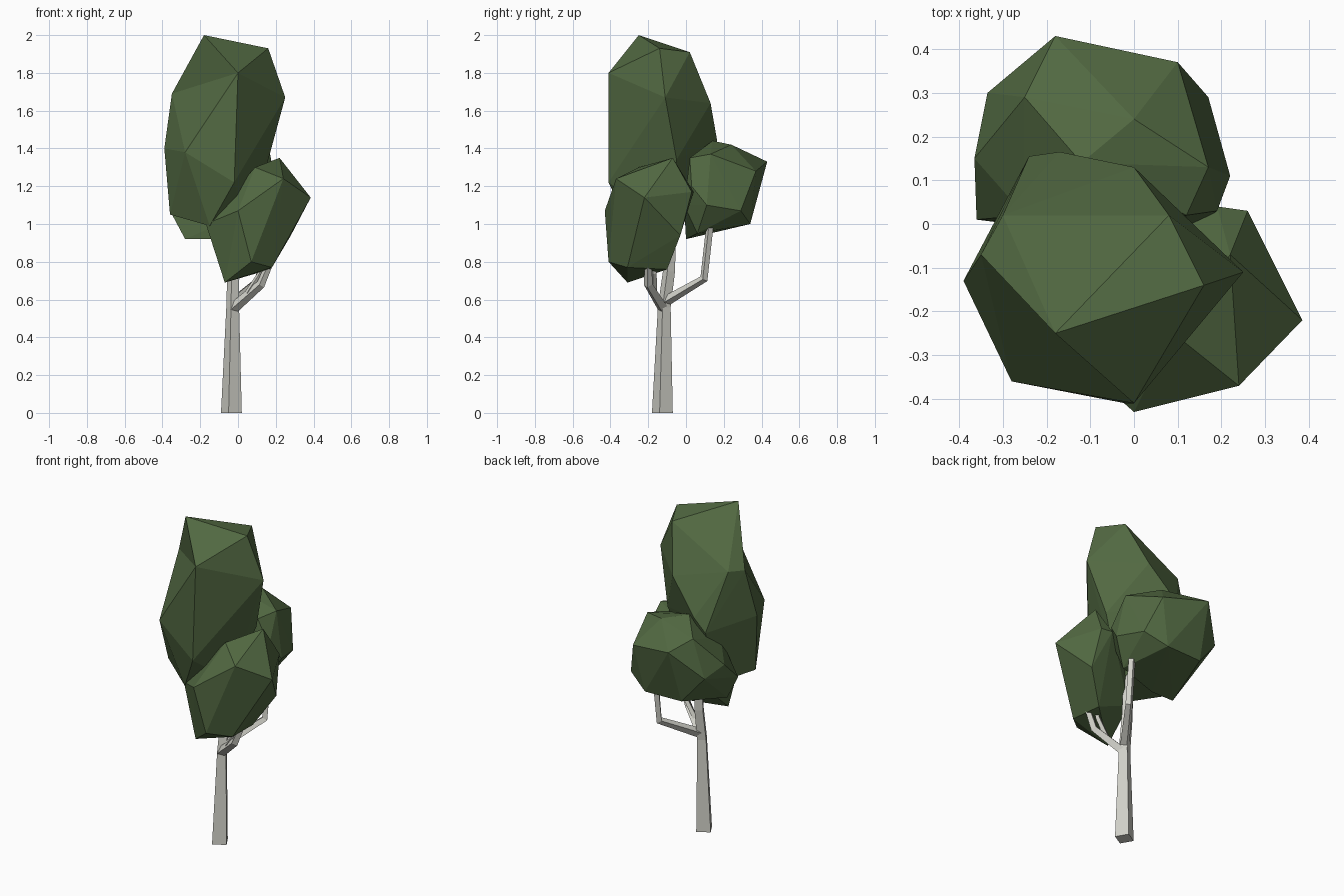
import bpy, bmesh, math
from mathutils import Vector

if "Cube" in bpy.data.objects:
    bpy.data.objects.remove(bpy.data.objects["Cube"])


def material(name, rgb):
    m = bpy.data.materials.new(name)
    m.diffuse_color = (*rgb, 1)
    m.use_nodes = True
    m.node_tree.nodes["Principled BSDF"].inputs["Base Color"].default_value = m.diffuse_color
    return m


LEAF = material("leaf green", (0.084, 0.141, 0.054))
BARK = material("pale bark", (0.64, 0.64, 0.585))


def finish(bm, name, mat):
    bmesh.ops.recalc_face_normals(bm, faces=bm.faces[:])
    me = bpy.data.meshes.new(name)
    bm.to_mesh(me)
    bm.free()
    me.materials.append(mat)
    ob = bpy.data.objects.new(name, me)
    bpy.context.collection.objects.link(ob)
    return ob


def leaf_clump(name, corners, crease=None):
    """Faceted clump: hull of its main corners; crease turns one edge inward."""
    bm = bmesh.new()
    vs = [bm.verts.new(c) for c in corners]
    bmesh.ops.convex_hull(bm, input=bm.verts[:])
    if crease:
        e = bm.edges.get((vs[crease[0]], vs[crease[1]]))
        if e:
            bmesh.ops.rotate_edges(bm, edges=[e], use_ccw=False)
    loose = [v for v in bm.verts if not v.link_faces]
    bmesh.ops.delete(bm, geom=loose, context='VERTS')
    return finish(bm, name, LEAF)


def limb(name, path, turn=-15):
    """Four-sided tapering limb along (x, y, z, radius) points."""
    bm = bmesh.new()
    pts = [Vector(p[:3]) for p in path]
    rings = []
    for i, p in enumerate(path):
        d = pts[min(i + 1, len(pts) - 1)] - pts[max(i - 1, 0)]
        if i == 0 and p[2] == 0:
            d = Vector((0, 0, 1))          # flat foot on the ground
        q = Vector((0, 0, 1)).rotation_difference(d.normalized())
        ring = []
        for k in range(4):
            a = math.radians(turn + 90 * k)
            off = Vector((math.cos(a), math.sin(a), 0)) * p[3]
            ring.append(bm.verts.new(pts[i] + q @ off))
        rings.append(ring)
    for r, s in zip(rings, rings[1:]):
        for k in range(4):
            bm.faces.new((r[k], r[(k + 1) % 4], s[(k + 1) % 4], s[k]))
    bm.faces.new(rings[0])
    bm.faces.new(rings[-1])
    return finish(bm, name, BARK)


# Trunk and branches
limb("trunk", [(-.035, -.125, 0, .057), (-.028, -.115, .56, .035),
               (-.025, -.09, .75, .033), (-.03, -.08, 1.05, .03)])
limb("back_branch", [(-.025, -.11, .59, .028), (.115, .095, .71, .022),
                     (.12, .125, .98, .02)])
limb("front_branch", [(-.03, -.12, .55, .03), (.12, -.20, .68, .024),
                      (.18, -.20, .82, .018)])
limb("front_twig", [(.05, -.17, .63, .018), (.12, -.17, .74, .015),
                    (.13, -.17, .82, .013)])

# Tall upper clump
leaf_clump("upper_leaves", [
    (-.18, -.25, 2.0), (.16, -.14, 1.93), (0, -.41, 1.80), (.08, .02, 1.91),
    (.25, -.11, 1.67), (-.35, -.07, 1.69), (-.30, .02, 1.70), (0, .13, 1.64),
    (-.39, -.13, 1.40), (-.28, -.36, 1.38), (-.17, .165, 1.44),
    (-.24, .155, 1.36), (-.02, -.41, 1.22), (.16, -.05, 1.34),
    (-.36, -.16, 1.05), (-.15, -.30, .99), (.03, -.10, 1.0),
    (-.25, .05, 1.02)], crease=(0, 9))

# Front right clump
leaf_clump("front_leaves", [
    (.22, -.07, 1.35), (.09, -.25, 1.30), (.24, -.37, 1.24), (.385, -.22, 1.14),
    (0, -.43, 1.07), (-.17, -.28, 1.0), (-.07, -.31, .69), (.07, -.41, .80),
    (.18, -.31, .77), (.17, -.10, .76), (.28, -.03, .94), (.26, .03, 1.17),
    (.19, .04, 1.17), (-.06, -.12, .86), (-.02, -.08, 1.15)])

# Rear clump
leaf_clump("rear_leaves", [
    (-.18, .43, 1.33), (.10, .37, 1.28), (.17, .29, 1.07), (.22, .11, 1.10),
    (.17, .13, 1.37), (0, .24, 1.42), (-.12, .14, 1.44), (-.25, .29, 1.38),
    (-.335, .30, 1.16), (-.365, .15, 1.20), (-.36, .01, 1.07), (-.28, 0, .92),
    (-.13, 0, .92), (.04, .34, 1.0), (-.20, .33, 1.0), (.13, .06, .95),
    (.19, .03, 1.20), (-.25, .02, 1.28), (.12, .02, 1.35), (.13, -.01, 1.1)])
